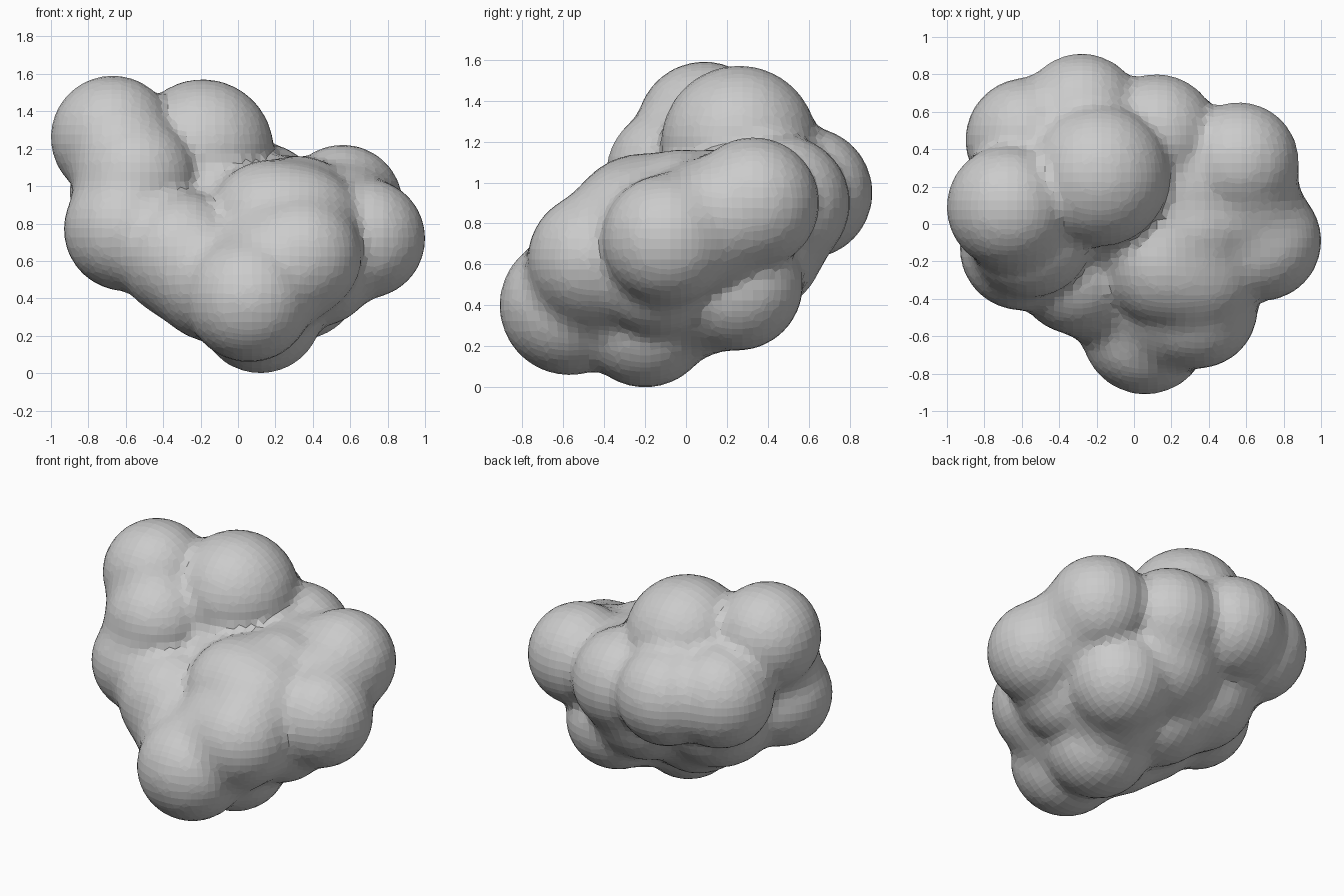
import bpy, bmesh
from mathutils import Vector, Matrix

if "Cube" in bpy.data.objects:
    bpy.data.objects.remove(bpy.data.objects["Cube"])

# Lobes of the blob: x, y, z, radius
LOBES = [
    (-.67, .09, 1.26, .33),    # upper left
    (-.55, -.06, 1.04, .33),   # left column
    (-.19, .26, 1.19, .38),    # top
    (-.57, .45, .97, .33),     # back left
    (-.28, .59, .95, .32),     # back
    (.12, .47, .90, .33),      # back centre
    (.56, .33, .90, .32),      # back right
    (.68, -.09, .72, .32),     # right
    (.34, -.45, .63, .32),     # front right
    (.06, -.57, .40, .34),     # front
    (.12, -.20, .33, .33),     # bottom
    (.33, .25, .50, .32),      # lower back right
    (.32, -.02, .83, .33),     # right shoulder
    (.18, -.21, .79, .35),     # front shoulder
    (-.60, -.13, .77, .33),    # left
    (-.30, -.25, .63, .34),    # front left belly
    (-.12, .14, .78, .40),     # core
    (.34, -.25, .77, .33),     # front right filling
    (-.13, -.33, .50, .33),    # front left underside
    (-.14, .06, .56, .35),     # rear underside
    (-.36, .16, .72, .37),     # left rear underside
    (.05, .32, .71, .36),      # rear underside ridge
    (.42, -.14, .57, .32),     # right underside
    (.20, .04, .46, .31),      # bottom filling
    (.27, .20, .85, .31),      # rear filling
    (.58, .11, .80, .31),      # right side filling
    (.20, -.42, .56, .34),     # front filling
]
BLEND = .07


def field(p):
    """Distance to the softly blended lobes."""
    d = 9.0
    for x, y, z, r in LOBES:
        s = (p - Vector((x, y, z))).length - r
        h = max(BLEND - abs(d - s), 0) / BLEND
        d = min(d, s) - h * h * BLEND / 4
    return d


# Rough body from overlapping spheres
bm = bmesh.new()
for x, y, z, r in LOBES:
    bmesh.ops.create_icosphere(bm, subdivisions=3, radius=r,
                               matrix=Matrix.Translation((x, y, z)))
mesh = bpy.data.meshes.new("blob_body")
bm.to_mesh(mesh)
bm.free()
body = bpy.data.objects.new("blob_body", mesh)
bpy.context.collection.objects.link(body)

# Fuse into one skin
mod = body.modifiers.new("fuse", 'REMESH')
mod.mode = 'VOXEL'
mod.voxel_size = .05
deps = bpy.context.evaluated_depsgraph_get()
skin = bpy.data.meshes.new_from_object(body.evaluated_get(deps))
body.modifiers.clear()
body.data = skin

# Pull the skin onto the blended surface
e = .004
axes = [Vector((e, 0, 0)), Vector((0, e, 0)), Vector((0, 0, e))]
for v in skin.vertices:
    p = v.co.copy()
    for _ in range(3):
        g = Vector([field(p + a) - field(p - a) for a in axes]) / (2 * e)
        if g.length < .3:
            break
        step = g * (field(p) / g.length_squared)
        if step.length > .05:
            step.length = .05
        p -= step
    v.co = p

# Faceted shading
for f in skin.polygons:
    f.use_smooth = False
skin.name = "blob_body"
